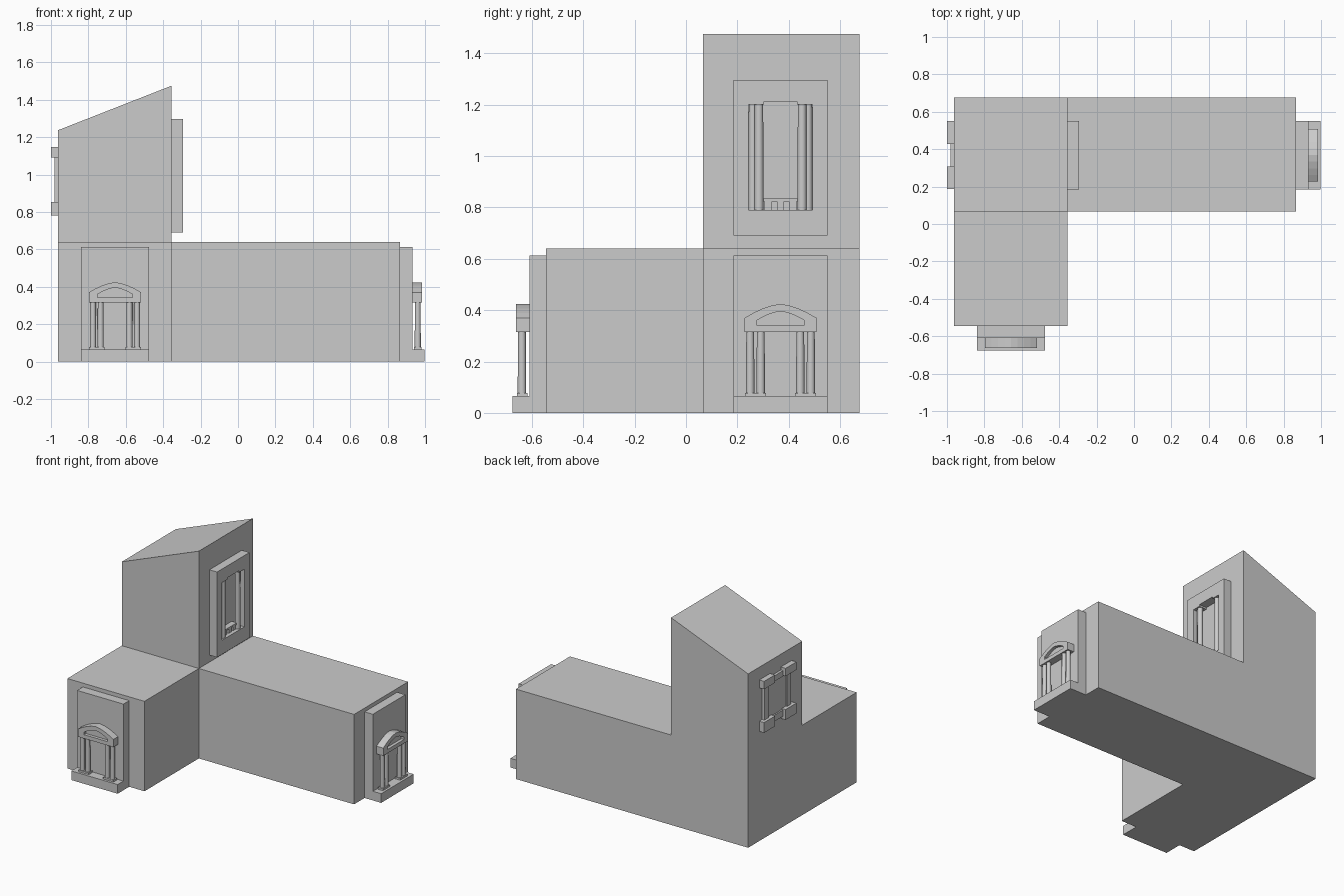
import bpy, bmesh, math
from mathutils import Matrix, Vector

if "Cube" in bpy.data.objects:
    bpy.data.objects.remove(bpy.data.objects["Cube"])


def finish(name, bm, m):
    bmesh.ops.recalc_face_normals(bm, faces=bm.faces)
    me = bpy.data.meshes.new(name)
    bm.to_mesh(me)
    bm.free()
    ob = bpy.data.objects.new(name, me)
    bpy.context.collection.objects.link(ob)
    ob.matrix_world = m
    return ob


def prism(name, pts, axis, a, b, m=Matrix()):
    """Extrude a 2D outline along y ('y': pts are x,z) or z ('z': pts are x,y)."""
    bm = bmesh.new()
    at = lambda p, t: (p[0], t, p[1]) if axis == 'y' else (p[0], p[1], t)
    ends = [[bm.verts.new(at(p, t)) for p in pts] for t in (a, b)]
    for e in ends:
        bm.faces.new(e)
    n = len(pts)
    for i in range(n):
        j = (i + 1) % n
        bm.faces.new((ends[0][i], ends[0][j], ends[1][j], ends[1][i]))
    return finish(name, bm, m)


def rect(x0, x1, z0, z1):
    return [(x0, z0), (x1, z0), (x1, z1), (x0, z1)]


def ring(name, outer, inner, a, b, m):
    """Frame between two x,z outlines with equal point counts, from y=a to y=b."""
    bm = bmesh.new()
    loops = [[bm.verts.new((p[0], y, p[1])) for p in o]
             for o, y in ((outer, a), (inner, a), (inner, b), (outer, b))]
    n = len(outer)
    for k in range(4):
        p, q = loops[k], loops[(k + 1) % 4]
        for i in range(n):
            j = (i + 1) % n
            bm.faces.new((p[i], p[j], q[j], q[i]))
    return finish(name, bm, m)


def column(name, x, y, z0, z1, r, m):
    bm = bmesh.new()
    bmesh.ops.create_cone(bm, cap_ends=True, segments=16, radius1=r, radius2=r * .92,
                          depth=z1 - z0,
                          matrix=Matrix.Translation((x, y, (z0 + z1) / 2)))
    for f in bm.faces:
        f.smooth = len(f.verts) == 4
    return finish(name, bm, m)


def place(x, y, deg):
    return Matrix.Translation((x, y, 0)) @ Matrix.Rotation(math.radians(deg), 4, 'Z')


def arch(w, z0, z1, top):
    """Straight sides with a shallow curved top."""
    curve = [(w * t, z1 + (top - z1) * (1 - abs(t) ** 1.6))
             for t in (1, .75, .5, .25, 0, -.25, -.5, -.75, -1)]
    return [(-w, z0), (w, z0)] + curve


def portal(prefix, m):
    W = .1825
    prism(prefix + "_panel", rect(-W, W, 0, .613), 'y', -.065, 0, m)
    prism(prefix + "_step", rect(-W, W, 0, .065), 'y', -.13, -.065, m)
    # pediment with a sunken field
    ring(prefix + "_pediment", arch(.14, .315, .37, .424), arch(.093, .342, .36, .395),
         -.117, -.065, m)
    prism(prefix + "_pediment_field", arch(.1, .335, .362, .398), 'y', -.095, -.065, m)
    # paired columns
    for s in (-1, 1):
        for x in (.118, .077):
            column(prefix + "_column", s * x, -.094, .075, .315, .0165, m)
        x0, x1 = sorted((s * .138, s * .057))
        prism(prefix + "_column_base", rect(x0, x1, .065, .078), 'y', -.113, -.073, m)
        prism(prefix + "_capital", rect(x0, x1, .315, .328), 'y', -.113, -.073, m)


# L-shaped main body
prism("main_body", [(-.962, -.545), (-.355, -.545), (-.355, .067), (.867, .067),
                    (.867, .675), (-.962, .675)], 'z', 0, .64)
# tower with sloping roof
prism("tower", [(-.962, .64), (-.355, .64), (-.355, 1.475), (-.962, 1.237)], 'y', .067, .675)

# entrances
portal("front_entrance", place(-.6575, -.545, 0))
portal("side_entrance", place(.867, .368, 90))

# tower window: framed recess with tall columns
m = place(-.355, .368, 90)
notched = [(-.125, .79), (.125, .79), (.125, 1.2), (.065, 1.2), (.065, 1.212),
           (-.065, 1.212), (-.065, 1.2), (-.125, 1.2)]
frame = [(-.1825, .69), (.1825, .69), (.1825, 1.297), (.065, 1.297), (.03, 1.297),
         (-.03, 1.297), (-.065, 1.297), (-.1825, 1.297)]
ring("window_frame", frame, notched, -.06, 0, m)
for s in (-1, 1):
    for x, y in ((.107, -.022), (.084, -.036)):
        column("window_column", s * x, y, .79, 1.2, .018, m)
prism("window_sill", rect(-.068, .068, .823, .835), 'y', -.04, 0, m)
for x in (-.048, 0, .048):
    prism("window_baluster", rect(x - .014, x + .014, .79, .823), 'y', -.035, 0, m)

# rear tower window: thin frame with raised corner blocks
m = place(-.962, .368, -90)
ring("rear_window_frame", rect(-.15, .15, .8, 1.125), rect(-.105, .105, .845, 1.085),
     -.018, 0, m)
prism("rear_window_pane", rect(-.105, .105, .845, 1.085), 'y', -.008, 0, m)
for s in (-1, 1):
    x0, x1 = sorted((s * .182, s * .06))
    for z0, z1 in ((.78, .853), (1.09, 1.146)):
        prism("rear_corner_block", rect(x0, x1, z0, z1), 'y', -.038, 0, m)
